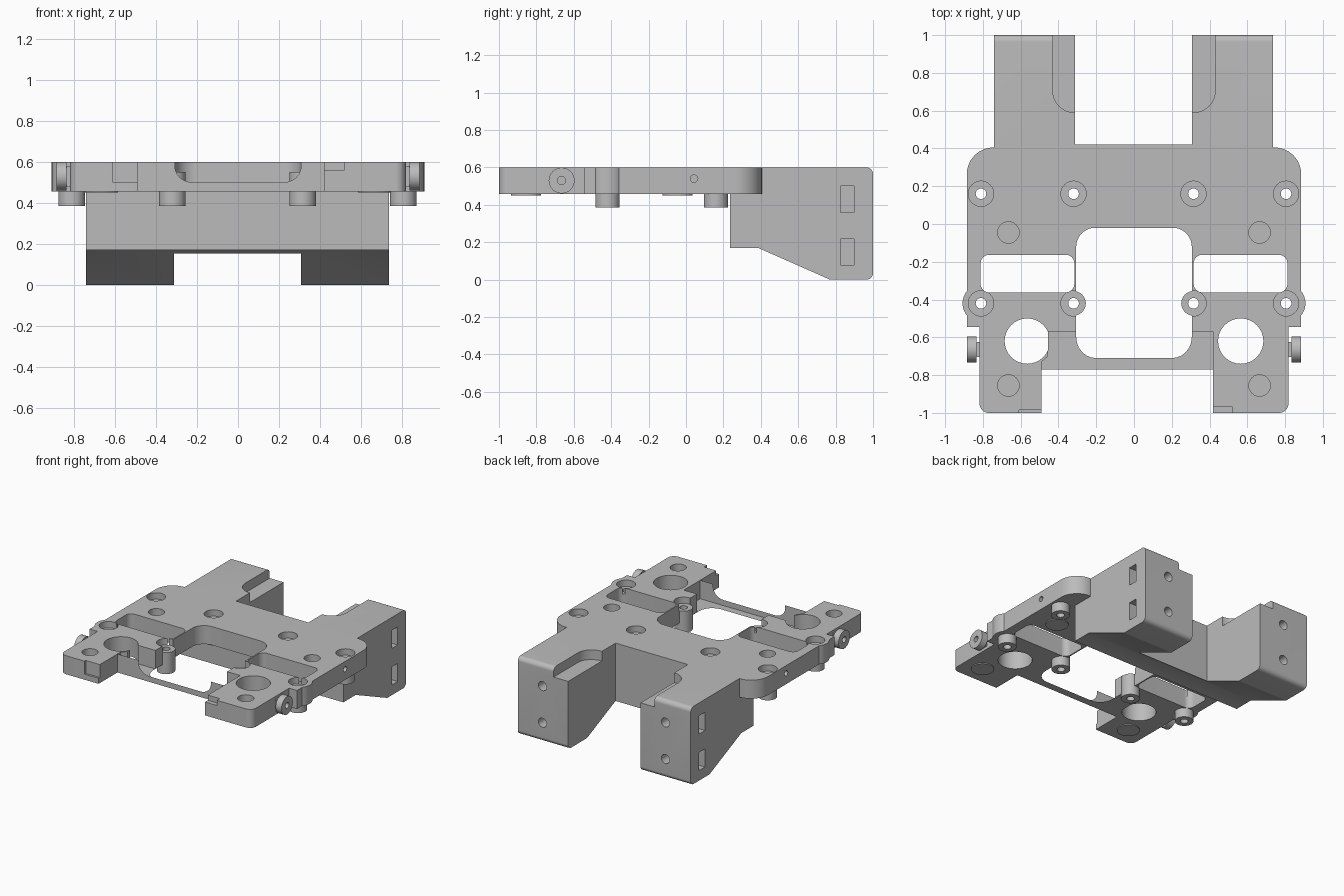
import bpy, bmesh
from math import cos, sin, pi, radians
from mathutils import Vector

cube = bpy.data.objects.get("Cube")
if cube:
    bpy.data.objects.remove(cube, do_unlink=True)

grey = bpy.data.materials.new("machined_grey")
grey.use_nodes = True
grey.diffuse_color = (0.5, 0.5, 0.5, 1)
grey.node_tree.nodes["Principled BSDF"].inputs["Base Color"].default_value = (0.5, 0.5, 0.5, 1)

AXES = {"x": lambda u, v, w: (w, u, v),
        "y": lambda u, v, w: (u, w, v),
        "z": lambda u, v, w: (u, v, w)}


def fillet(corners, steps=8):
    """Round each (u, v, radius) corner of a polygon."""
    out = []
    for i, (u, v, r) in enumerate(corners):
        p = Vector((u, v))
        if r == 0:
            out.append(p)
            continue
        a = (Vector(corners[i - 1][:2]) - p).normalized()
        b = (Vector(corners[(i + 1) % len(corners)][:2]) - p).normalized()
        half = a.angle(b) / 2
        reach = r / abs(sin(half) / cos(half))
        centre = p + (a + b).normalized() * r / sin(half)
        start, end = p + a * reach - centre, p + b * reach - centre
        for k in range(steps + 1):
            out.append(centre + start.lerp(end, k / steps).normalized() * r)
    return out


def finish(bm, name):
    mesh = bpy.data.meshes.new(name)
    bm.to_mesh(mesh)
    bm.free()
    mesh.materials.append(grey)
    obj = bpy.data.objects.new(name, mesh)
    bpy.context.collection.objects.link(obj)
    return obj


def prism(name, pts, lo, hi, axis="z"):
    bm = bmesh.new()
    place = AXES[axis]
    rings = [[bm.verts.new(place(p[0], p[1], w)) for p in pts] for w in (lo, hi)]
    n = len(pts)
    bm.faces.new(rings[0])
    bm.faces.new(rings[1])
    for i in range(n):
        j = (i + 1) % n
        bm.faces.new((rings[0][i], rings[0][j], rings[1][j], rings[1][i]))
    bmesh.ops.recalc_face_normals(bm, faces=bm.faces)
    return finish(bm, name)


def rod(name, u, v, r, lo, hi, axis="z", sides=32):
    ring = [(u + r * cos(2 * pi * k / sides), v + r * sin(2 * pi * k / sides)) for k in range(sides)]
    return prism(name, ring, lo, hi, axis)


def slab(name, x0, x1, y0, y1, z0, z1, r=0.0):
    return prism(name, fillet([(x0, y0, r), (x1, y0, r), (x1, y1, r), (x0, y1, r)]), z0, z1)


def combine(obj, tools, operation):
    """Bake a list of booleans into obj and drop the tools."""
    for t in tools:
        t.hide_render = True
        m = obj.modifiers.new("boolean", "BOOLEAN")
        m.object, m.operation, m.solver = t, operation, "EXACT"
    graph = bpy.context.evaluated_depsgraph_get()
    graph.update()
    mesh = bpy.data.meshes.new_from_object(obj.evaluated_get(graph))
    obj.modifiers.clear()
    obj.data = mesh
    for t in tools:
        bpy.data.objects.remove(t, do_unlink=True)


def smooth(obj):
    obj.data.shade_smooth()
    obj.data.set_sharp_from_angle(angle=radians(30))


TOP, BASE = 0.6, 0.457
SIDES = (-1, 1)
POSTS = [(x, y) for x in (-0.81, -0.32, 0.315, 0.805) for y in (0.16, -0.42)]
POCKETS = [(s * 0.665, y) for s in SIDES for y in (-0.045, -0.855)]

# Main plate outline, mirrored from its +x half
half = [(0.885, 0.405, 0.14), (0.885, -0.545, 0), (0.818, -0.545, 0), (0.818, -1, 0.05)]
outline = half + [(-x, y, r) for x, y, r in reversed(half)]
body = prism("plate_and_legs", fillet(outline), BASE, TOP)

# Rear beam and legs share one side profile
profile = [(0.235, 0.17, 0), (0.385, 0.17, 0), (0.77, 0, 0.04), (1, 0, 0.035),
           (1, TOP, 0.035), (0.235, TOP, 0)]
legs = prism("legs", fillet(profile), -0.74, 0.735, "x")
bulges = [rod("bulge", s * 0.808, -0.42, 0.1, BASE, TOP) for s in SIDES]
combine(body, [legs] + bulges, "UNION")

# Gap between the legs, windows and the front notch
cuts = [slab("leg_gap", -0.312, 0.306, 0.422, 1.2, -0.1, 0.8)]
window = [(-0.306, -0.62, 0), (0.306, -0.62, 0), (0.306, -0.02, 0.1), (-0.306, -0.02, 0.1)]
cuts.append(prism("centre_window", fillet(window), 0.3, 0.8))
notch = [(-0.49, -1.1), (0.418, -1.1), (0.418, -0.57), (-0.455, -0.57), (-0.455, -0.7), (-0.49, -0.73)]
cuts.append(prism("front_notch", notch, 0.3, 0.8))
for s in SIDES:
    a, b = sorted((s * 0.316, s * 0.812))
    cuts.append(slab("side_window", a, b, -0.362, -0.163, 0.3, 0.8, 0.045))
    cuts.append(rod("large_hole", s * 0.565, -0.62, 0.12, 0.3, 0.8))
    cuts.append(rod("edge_hole", 0.043, 0.54, 0.02, s * 0.8, s * 0.95, "x"))
    # Scoop on the inner top edge of each leg
    scoop = [(s * 0.43, 1.1, 0), (s * 0.43, 0.59, 0.115), (s * 0.2, 0.59, 0), (s * 0.2, 1.1, 0)]
    cuts.append(prism("scoop", fillet(scoop), 0.525, 0.8))
    # Nut slots and bolt holes in the legs
    for z in (0.148, 0.43):
        a, b = sorted((s * 0.48, s * 0.9))
        cuts.append(slab("nut_slot", a, b, 0.825, 0.897, z - 0.07, z + 0.07))
        cuts.append(rod("bolt_hole", s * 0.525, z, 0.035, 0.7, 1.1, "y"))
for x, y in POSTS:
    cuts.append(rod("recess", x, y, 0.067, 0.55, 0.8))
    cuts.append(rod("screw_hole", x, y, 0.03, 0.3, 0.8))
for x, y in POCKETS:
    cuts.append(rod("pocket", x, y, 0.057, 0.5, 0.8))
cuts.append(slab("left_step", -0.61, -0.4, -1.1, -0.985, 0.5, 0.8))
cuts.append(slab("right_step", 0.4, 0.52, -1.1, -0.965, 0.56, 0.8))
combine(body, cuts, "DIFFERENCE")
smooth(body)

# Hollow screw posts below the plate
for i, (x, y) in enumerate(POSTS):
    post = rod(f"screw_post_{i + 1}", x, y, 0.065, 0.386, 0.552)
    combine(post, [rod("bore", x, y, 0.028, 0.3, 0.8)], "DIFFERENCE")
    smooth(post)

# Thin round pads under the pockets
for i, (x, y) in enumerate(POCKETS):
    smooth(rod(f"pad_{i + 1}", x, y, 0.08, 0.45, 0.46))

# Side ears with a short neck
for s, side in zip(SIDES, ("right", "left")):
    ear = rod(side + "_ear", -0.665, 0.53, 0.069, s * 0.835, s * 0.885, "x")
    combine(ear, [rod("ear_hole", -0.665, 0.53, 0.022, s * 0.8, s * 0.95, "x")], "DIFFERENCE")
    smooth(ear)
    a, b = sorted((s * 0.8, s * 0.84))
    slab(side + "_ear_neck", a, b, -0.705, -0.625, 0.48, 0.58)

# Open front bridge: a floor sheet and a U-shaped front wall
bend = [(cos(t * pi / 12), sin(t * pi / 12)) for t in range(7)]
inner = [(0.2 + 0.106 * c, -0.6 - 0.11 * s) for c, s in reversed(bend)]
floor = [(-0.455, -0.57), (-0.306, -0.57)] + [(-x, y) for x, y in reversed(inner)] + inner
floor += [(0.306, -0.57), (0.418, -0.57), (0.418, -0.77), (-0.49, -0.77), (-0.49, -0.73), (-0.455, -0.7)]
curve = [(0.22 + 0.088 * c, 0.58 - 0.08 * s) for c, s in bend]
wall = [(-0.49, BASE), (0.418, BASE), (0.418, TOP), (0.308, TOP)] + curve
wall += [(-x, z) for x, z in reversed(curve)] + [(-0.308, TOP), (-0.49, TOP)]
bm = bmesh.new()
bm.faces.new([bm.verts.new((x, y, BASE)) for x, y in floor])
bm.faces.new([bm.verts.new((x, -0.77, z)) for x, z in wall])
finish(bm, "front_bridge")
